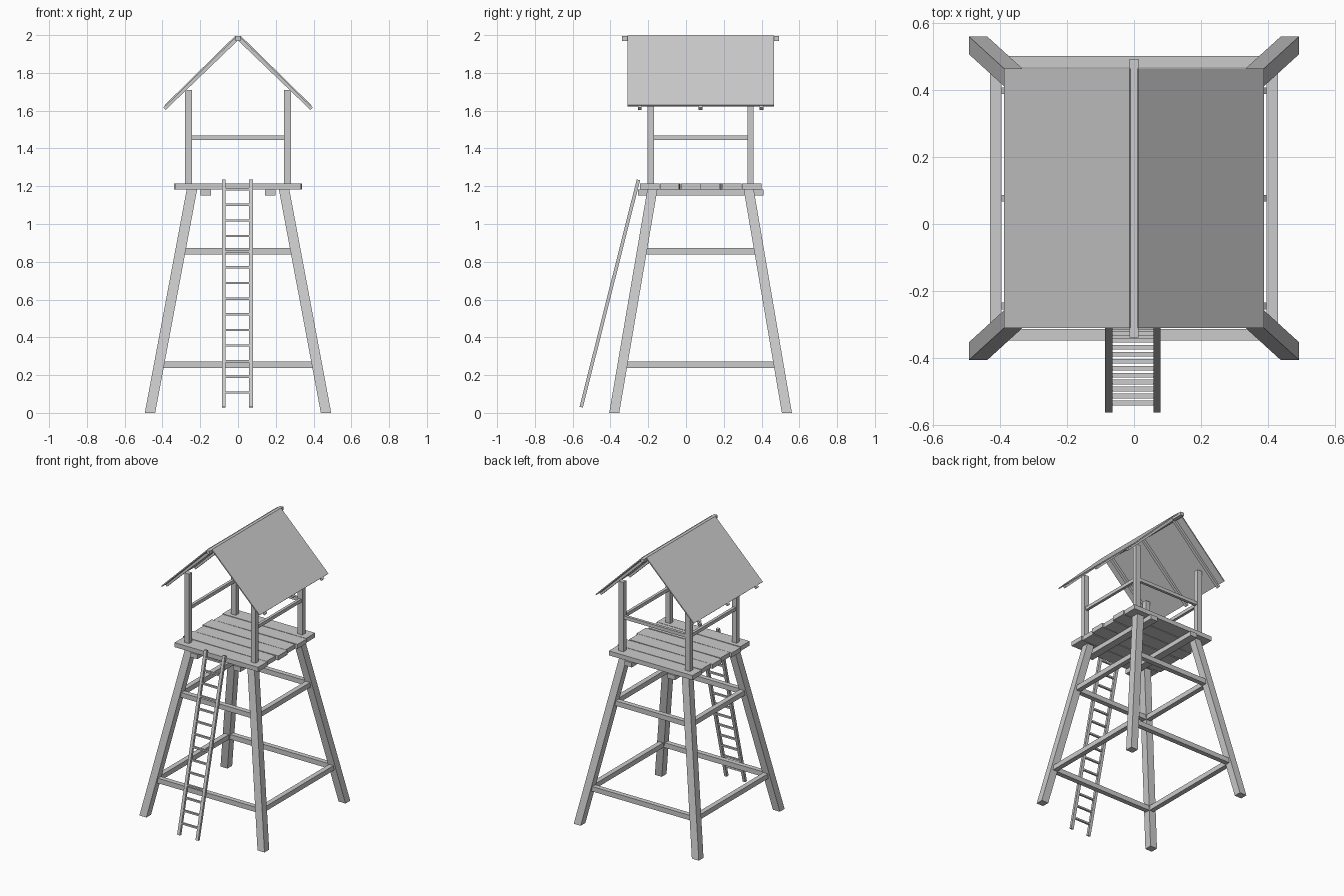
import bpy
import bmesh
from mathutils import Matrix, Vector

cube = bpy.data.objects.get("Cube")
if cube:
    bpy.data.objects.remove(cube, do_unlink=True)

wood = bpy.data.materials.new("weathered_grey_wood")
wood.use_nodes = True
GREY = (0.6, 0.6, 0.6, 1)
wood.diffuse_color = GREY
wood.node_tree.nodes["Principled BSDF"].inputs["Base Color"].default_value = GREY

CY = 0.077           # tower centre along y
DECK = 1.183         # underside of the planks
SIDES_X = (("left", 1), ("right", -1))
SIDES_Y = (("front", -1), ("back", 1))


def add_object(name, bm):
    bmesh.ops.recalc_face_normals(bm, faces=bm.faces)
    mesh = bpy.data.meshes.new(name)
    bm.to_mesh(mesh)
    bm.free()
    mesh.materials.append(wood)
    obj = bpy.data.objects.new(name, mesh)
    bpy.context.collection.objects.link(obj)
    return obj


def box(name, center, size, yaw=0):
    """Box with an optional turn about z."""
    bm = bmesh.new()
    m = Matrix.Translation(center) @ Matrix.Rotation(yaw, 4, "Z") @ Matrix.Diagonal((*size, 1))
    bmesh.ops.create_cube(bm, size=1, matrix=m)
    return add_object(name, bm)


def beam(name, a, b, wide, thick, side):
    """Box from a to b; wide is measured along the side axis."""
    a, b, side = Vector(a), Vector(b), Vector(side)
    along = (b - a).normalized()
    up = along.cross(side).normalized()
    rot = Matrix((along, side, up)).transposed().to_4x4()
    m = Matrix.Translation((a + b) / 2) @ rot @ Matrix.Diagonal(((b - a).length, wide, thick, 1))
    bm = bmesh.new()
    bmesh.ops.create_cube(bm, size=1, matrix=m)
    return add_object(name, bm)


def leg_at(z):
    """Distance of the leg axis from the tower centre at height z."""
    t = z / DECK
    return 0.466 - 0.222 * t, 0.457 - 0.202 * t


# Splayed legs with level ends, and upright posts above the deck
for xn, sx in SIDES_X:
    for yn, sy in SIDES_Y:
        leg = box(f"leg_{yn}_{xn}", (0, 0, DECK / 2), (0.055, 0.053, DECK))
        for v in leg.data.vertices:
            ox, oy = leg_at(v.co.z)
            v.co.x += sx * ox
            v.co.y += CY + sy * oy
        box(f"post_{yn}_{xn}", (sx * 0.2625, CY + sy * 0.264, 1.4625), (0.037, 0.033, 0.495))

# Braces around the legs
for level, z in (("lower", 0.254), ("upper", 0.856)):
    ox, oy = leg_at(z)
    for yn, sy in SIDES_Y:
        box(f"{level}_brace_{yn}", (0, CY + sy * (oy - 0.005), z), (2 * ox, 0.035, 0.035))
    for xn, sx in SIDES_X:
        box(f"{level}_brace_{xn}", (sx * (ox - 0.005), CY, z), (0.035, 2 * oy, 0.035))

# Deck joists
for xn, sx in SIDES_X:
    box(f"joist_{xn}", (sx * 0.17, CY, 1.167), (0.056, 0.664, 0.033))

# Uneven deck planks: each with its own shift and turn
shifts = (0, -0.009, 0.006, -0.007, 0.008, 0)
for i, shift in enumerate(shifts):
    y = CY + (i - 2.5) * 0.108
    box(f"deck_plank_{i + 1}", (shift, y, DECK + 0.016), (0.66, 0.103, 0.032), shift * 0.8)

# Guard rails on three sides, the front stays open for the ladder
box("guard_rail_back", (0, CY + 0.264, 1.457), (0.5, 0.02, 0.024))
for xn, sx in SIDES_X:
    box(f"guard_rail_{xn}", (sx * 0.2625, CY, 1.457), (0.02, 0.51, 0.024))

# Roof panels on rafters, with a ridge beam
box("ridge_beam", (0, CY, 1.982), (0.026, 0.832, 0.024))
for xn, sx in SIDES_X:
    beam(f"roof_panel_{xn}", (sx * 0.011, CY, 1.994), (sx * 0.386, CY, 1.626), 0.776, 0.008, (0, 1, 0))
    for i in range(3):
        y = CY + (i - 1) * 0.322
        beam(f"rafter_{xn}_{i + 1}", (sx * 0.008, y, 1.977), (sx * 0.39, y, 1.61), 0.02, 0.018, (0, 1, 0))

# Leaning ladder
foot, top = Vector((0, -0.555, 0.03)), Vector((0, -0.252, 1.234))
for xn, sx in SIDES_X:
    offset = Vector((sx * 0.0725 - 0.003, 0, 0))
    beam(f"ladder_rail_{xn}", foot + offset, top + offset, 0.021, 0.018, (1, 0, 0))
for i in range(14):
    z = 0.108 + i * 0.0828
    p = foot.lerp(top, (z - foot.z) / (top.z - foot.z))
    box(f"ladder_rung_{i + 1}", (-0.003, p.y, z), (0.13, 0.014, 0.012))
